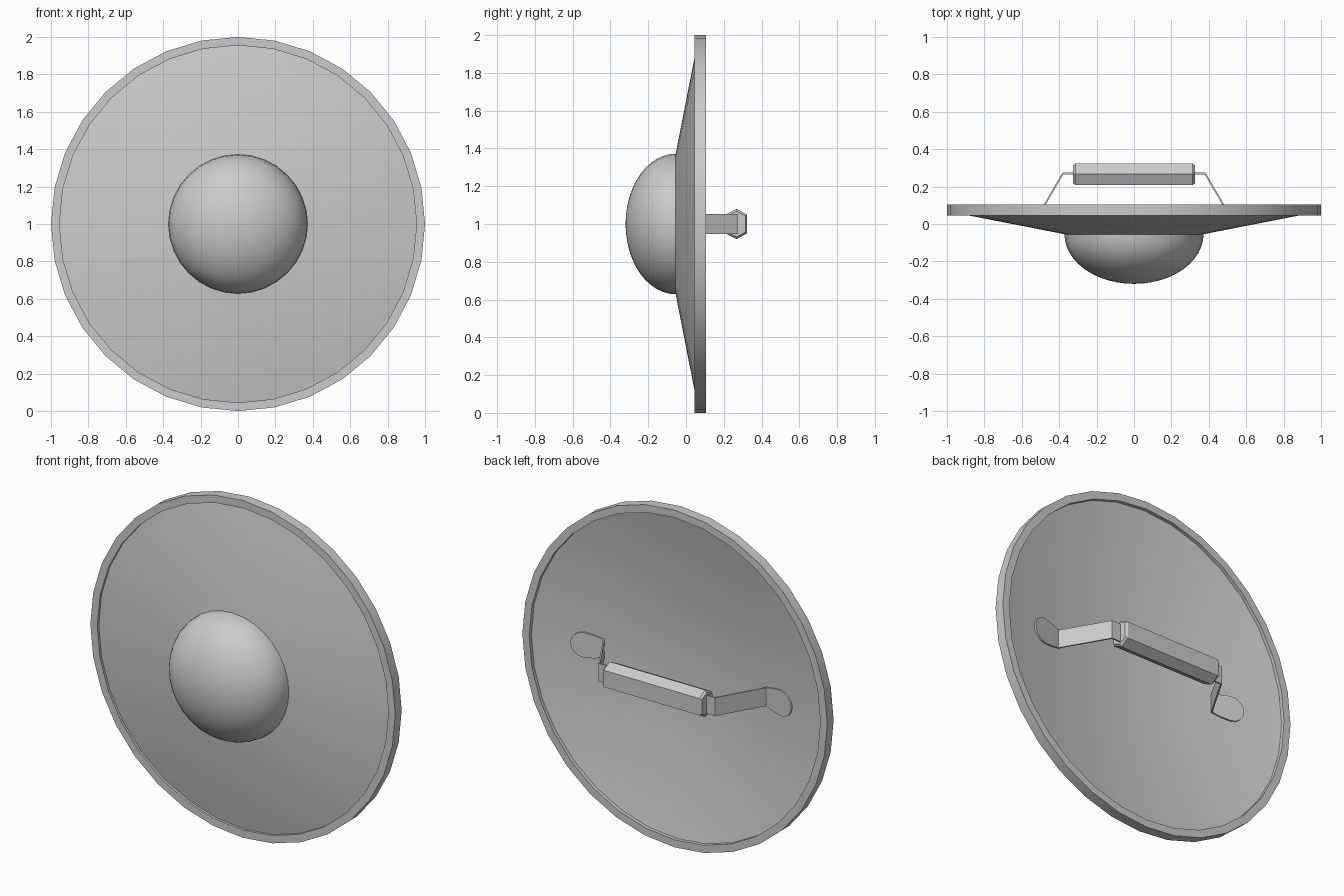
import bpy, bmesh, math

if "Cube" in bpy.data.objects:
    bpy.data.objects.remove(bpy.data.objects["Cube"])

grey = bpy.data.materials.new("grey metal")
grey.use_nodes = True
GREY = (0.6, 0.6, 0.6, 1)
grey.diffuse_color = GREY
grey.node_tree.nodes["Principled BSDF"].inputs["Base Color"].default_value = GREY


def finish(name, bm, smooth=True):
    bmesh.ops.remove_doubles(bm, verts=bm.verts, dist=1e-5)
    bmesh.ops.recalc_face_normals(bm, faces=bm.faces)
    me = bpy.data.meshes.new(name)
    bm.to_mesh(me)
    bm.free()
    me.materials.append(grey)
    ob = bpy.data.objects.new(name, me)
    bpy.context.collection.objects.link(ob)
    if smooth:
        bpy.ops.object.select_all(action='DESELECT')
        ob.select_set(True)
        bpy.context.view_layer.objects.active = ob
        bpy.ops.object.shade_smooth_by_angle(angle=math.radians(30))
    return ob


def lathe(name, profile, steps=32, closed=False):
    """Spin (radius, y) points around the shield's front-back axis."""
    bm = bmesh.new()
    verts = [bm.verts.new((r, y, 1)) for r, y in profile]
    pairs = list(zip(verts, verts[1:]))
    if closed:
        pairs.append((verts[-1], verts[0]))
    edges = [bm.edges.new(p) for p in pairs]
    bmesh.ops.spin(bm, geom=verts + edges, cent=(0, 0, 1), axis=(0, 1, 0),
                   angle=2 * math.pi, steps=steps)
    return finish(name, bm)


# Rim: square-section hoop
lathe("rim", [(1, 0.045), (1, 0.105), (0.955, 0.105), (0.955, 0.045)], closed=True)

# Dish: shallow cone shell with a flat middle
lathe("dish", [(0, -0.055), (0.37, -0.055), (0.957, 0.06),
               (0.957, 0.085), (0.37, -0.03), (0, -0.03)])

# Boss: half ellipsoid on the front
arc = [math.pi / 2 * i / 12 for i in range(13)]
lathe("boss", [(0.372 * math.cos(a), -0.055 - 0.265 * math.sin(a)) for a in arc])


# Strap: bent band with round end plates lying on the dish
def dish_back(x):
    return -0.03 + (x - 0.37) * 0.115 / 0.587 + 0.006


rows = [(0, 0.27, 0.054), (0.38, 0.27, 0.054)]
plate = [(0.533, 0.054), (0.585, 0.067), (0.645, 0.075)]
plate += [(0.645 + 0.08 * math.sin(a), 0.075 * math.cos(a))
          for a in (math.radians(d) for d in (22, 44, 64, 80, 87))]
rows += [(x, dish_back(x), h) for x, h in plate]
bm = bmesh.new()
cols = [[bm.verts.new((x, y, 1 + s * h)) for s in (-1, 1)] for x, y, h in rows]
for a, b in zip(cols, cols[1:]):
    bm.faces.new((a[0], b[0], b[1], a[1]))
strap = finish("strap", bm, smooth=False)
strap.modifiers.new("Mirror", 'MIRROR')
solid = strap.modifiers.new("Solidify", 'SOLIDIFY')
solid.thickness = 0.01
solid.offset = 0

# Grip: six-sided bar with chamfered ends
section = [(-0.06, -0.05), (0, -0.08), (0.055, -0.05),
           (0.055, 0.05), (0, 0.08), (-0.06, 0.05)]
bm = bmesh.new()
rings = [[bm.verts.new((x, 0.268 + y * k, 1 + z * k)) for y, z in section]
         for x, k in ((-0.325, 0.85), (-0.313, 1), (0.313, 1), (0.325, 0.85))]
for a, b in zip(rings, rings[1:]):
    for i in range(6):
        j = (i + 1) % 6
        bm.faces.new((a[i], a[j], b[j], b[i]))
bm.faces.new(rings[0])
bm.faces.new(rings[-1])
finish("grip", bm, smooth=False)
